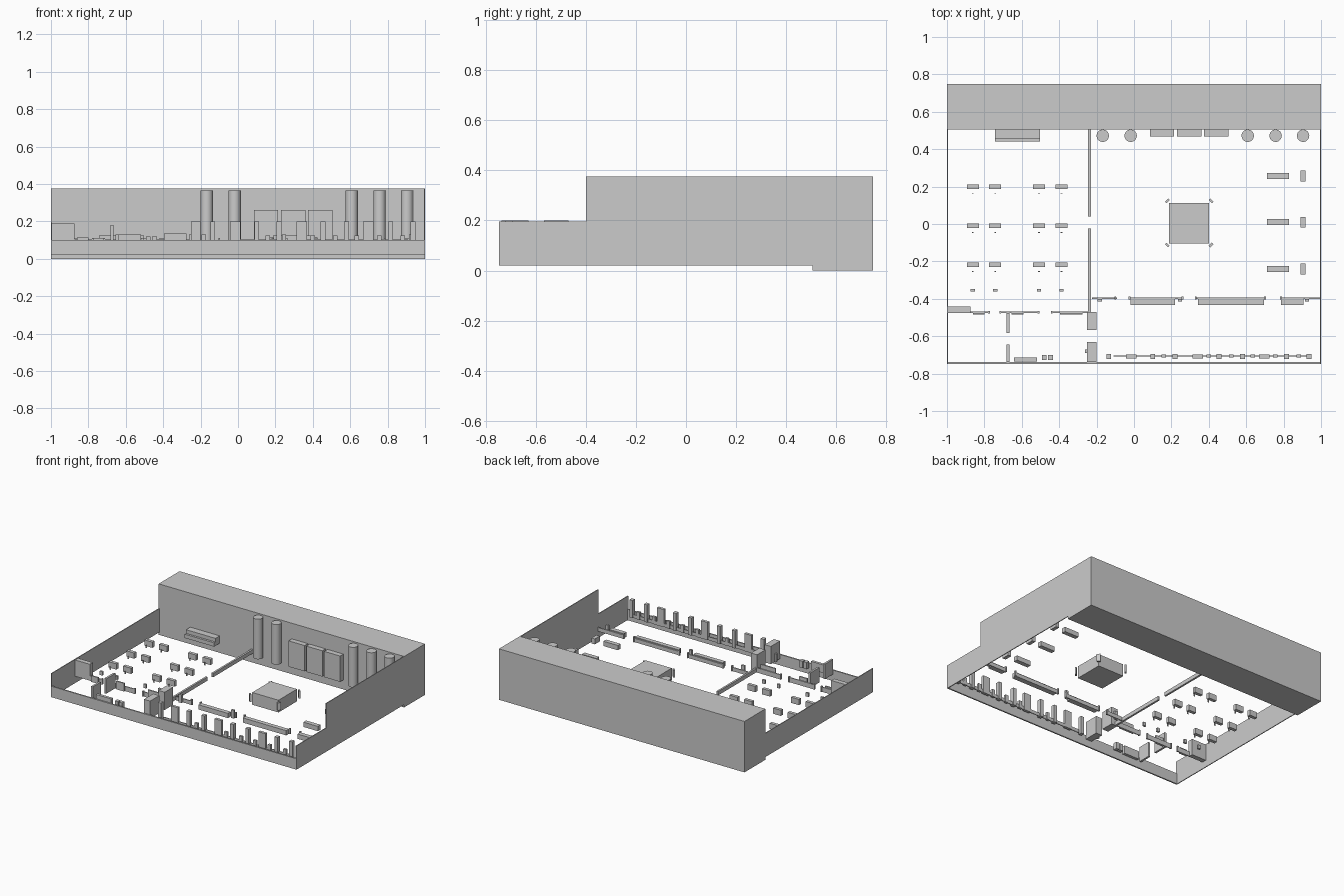
import bpy, bmesh, math

FLOOR = 0.07  # height where furniture starts


def box(name, x0, x1, y0, y1, z1, z0=FLOOR, rot=0.0):
    bm = bmesh.new()
    bmesh.ops.create_cube(bm, size=1)
    for v in bm.verts:
        v.co.x *= x1 - x0
        v.co.y *= y1 - y0
        v.co.z *= z1 - z0
    me = bpy.data.meshes.new(name)
    bm.to_mesh(me)
    bm.free()
    ob = bpy.data.objects.new(name, me)
    ob.location = ((x0 + x1) / 2, (y0 + y1) / 2, (z0 + z1) / 2)
    ob.rotation_euler.z = rot
    bpy.context.collection.objects.link(ob)
    return ob


def side_wall(name, x0, x1, profile):
    # Extrude a (y, z) outline along x
    bm = bmesh.new()
    face = bm.faces.new([bm.verts.new((x0, y, z)) for y, z in profile])
    ext = bmesh.ops.extrude_face_region(bm, geom=[face])["geom"]
    for v in ext:
        if isinstance(v, bmesh.types.BMVert):
            v.co.x = x1
    bmesh.ops.recalc_face_normals(bm, faces=bm.faces[:])
    me = bpy.data.meshes.new(name)
    bm.to_mesh(me)
    bm.free()
    bpy.context.collection.objects.link(bpy.data.objects.new(name, me))


# Outer shell: deep back block, low front wall, side walls; no floor
box("back_block", -1, 1, 0.505, 0.748, 0.375, 0)
box("front_wall", -1, 1, -0.748, -0.738, 0.10, 0.02)
side_wall("left_wall", -1, -0.994,
          [(-0.748, 0.02), (0.505, 0.02), (0.505, 0.195), (-0.748, 0.195)])
side_wall("right_wall", 0.994, 1,
          [(-0.748, 0.02), (0.505, 0.02), (0.505, 0.375), (-0.4, 0.375),
           (-0.4, 0.195), (-0.748, 0.195)])

# Round tanks along the back
for x in (-0.167, -0.018, 0.608, 0.757, 0.904):
    bpy.ops.mesh.primitive_cylinder_add(vertices=32, radius=0.033, depth=0.365 - FLOOR,
                                        location=(x, 0.472, (0.365 + FLOOR) / 2))
    bpy.context.object.name = "tank"
    bpy.ops.object.shade_smooth_by_angle()

# Cabinets between the tanks
for x in (0.085, 0.23, 0.375):
    box("back_cabinet", x, x + 0.13, 0.467, 0.506, 0.26)

# Stepped bench in the back left room
box("bench_back", -0.743, -0.503, 0.456, 0.506, 0.125)
box("bench_seat", -0.743, -0.503, 0.44, 0.456, 0.098)

# Low divider between the rooms, with a doorway
box("divider_back", -0.245, -0.231, 0.04, 0.506, 0.098)
box("divider_front", -0.245, -0.231, -0.47, -0.025, 0.098)

# Central block with angled corner plates
box("central_block", 0.188, 0.402, -0.103, 0.112, 0.125, 0.035)
for sx in (-1, 1):
    for sy in (-1, 1):
        x, y = 0.295 + sx * 0.117, 0.006 + sy * 0.118
        box("corner_plate", x - 0.012, x + 0.012, y - 0.006, y + 0.006, 0.115, 0.06,
            rot=-sx * sy * math.pi / 4)

# Tables and side panels in the right room
for y in (0.257, 0.01, -0.24):
    box("right_table", 0.712, 0.83, y - 0.016, y + 0.016, 0.105)
    box("right_panel", 0.891, 0.918, y - 0.029, y + 0.028, 0.11)

# Desks, small stools and end stools in the left room
for x in (-0.862, -0.742, -0.507, -0.387):
    for y in (0.2, -0.01, -0.219):
        box("desk", x - 0.032, x + 0.032, y - 0.012, y + 0.012, 0.112)
        box("desk_foot", x - 0.005, x + 0.005, y - 0.037, y - 0.033, 0.09)
    box("end_stool", x - 0.011, x + 0.011, -0.362, -0.348, 0.098)

# Thin wall and counters across the right room
for x0, x1 in ((-0.225, -0.09), (-0.025, 0.26), (0.33, 0.705), (0.785, 0.995)):
    box("cross_wall", x0, x1, -0.4, -0.393, 0.098)
for x in (-0.1, -0.025, 0.26, 0.33, 0.7, 0.785):
    box("door_post", x - 0.005, x + 0.005, -0.403, -0.388, 0.11)
for x0, x1 in ((-0.018, 0.22), (0.342, 0.695), (0.787, 0.905)):
    box("counter", x0, x1, -0.432, -0.4, 0.105)
for x0, x1 in ((-0.195, -0.17), (0.235, 0.257), (0.915, 0.935)):
    box("counter_unit", x0, x1, -0.415, -0.4, 0.13)

# Row of cabinets along the front wall, joined by a low ledge
box("front_ledge", -0.11, 0.945, -0.708, -0.702, 0.095)
for x in (-0.135, 0.1, 0.22, 0.455, 0.58, 0.815, 0.935):
    box("front_cabinet", x - 0.013, x + 0.013, -0.722, -0.694, 0.2)
for x in (-0.015, 0.34, 0.697):
    box("wide_front_cabinet", x - 0.028, x + 0.028, -0.718, -0.698, 0.2)
for x in (0.16, 0.4, 0.52, 0.635, 0.755, 0.88):
    box("low_front_unit", x - 0.012, x + 0.012, -0.715, -0.698, 0.125)

# Small front left rooms
box("corner_cabinet", -0.994, -0.875, -0.475, -0.44, 0.19)
for x0, x1 in ((-0.875, -0.775), (-0.715, -0.51), (-0.44, -0.235)):
    box("room_wall", x0, x1, -0.475, -0.468, 0.105)
for x0, x1, z in ((-0.86, -0.8, 0.115), (-0.655, -0.59, 0.13), (-0.395, -0.275, 0.135)):
    box("wall_shelf", x0, x1, -0.485, -0.475, z)
for x in (-0.775, -0.715, -0.51, -0.44):
    box("room_door_post", x - 0.005, x + 0.005, -0.479, -0.464, 0.11)
for y0, y1 in ((-0.582, -0.475), (-0.738, -0.645)):
    box("partition", -0.681, -0.666, y0, y1, 0.18)
for y0, y1 in ((-0.567, -0.47), (-0.738, -0.63)):
    box("pillar", -0.25, -0.2, y0, y1, 0.2)
box("pillar_handle", -0.262, -0.25, -0.69, -0.672, 0.13)
box("low_sideboard", -0.642, -0.518, -0.735, -0.715, 0.13)
for x in (-0.48, -0.447):
    box("small_crate", x - 0.013, x + 0.013, -0.728, -0.7, 0.12)
